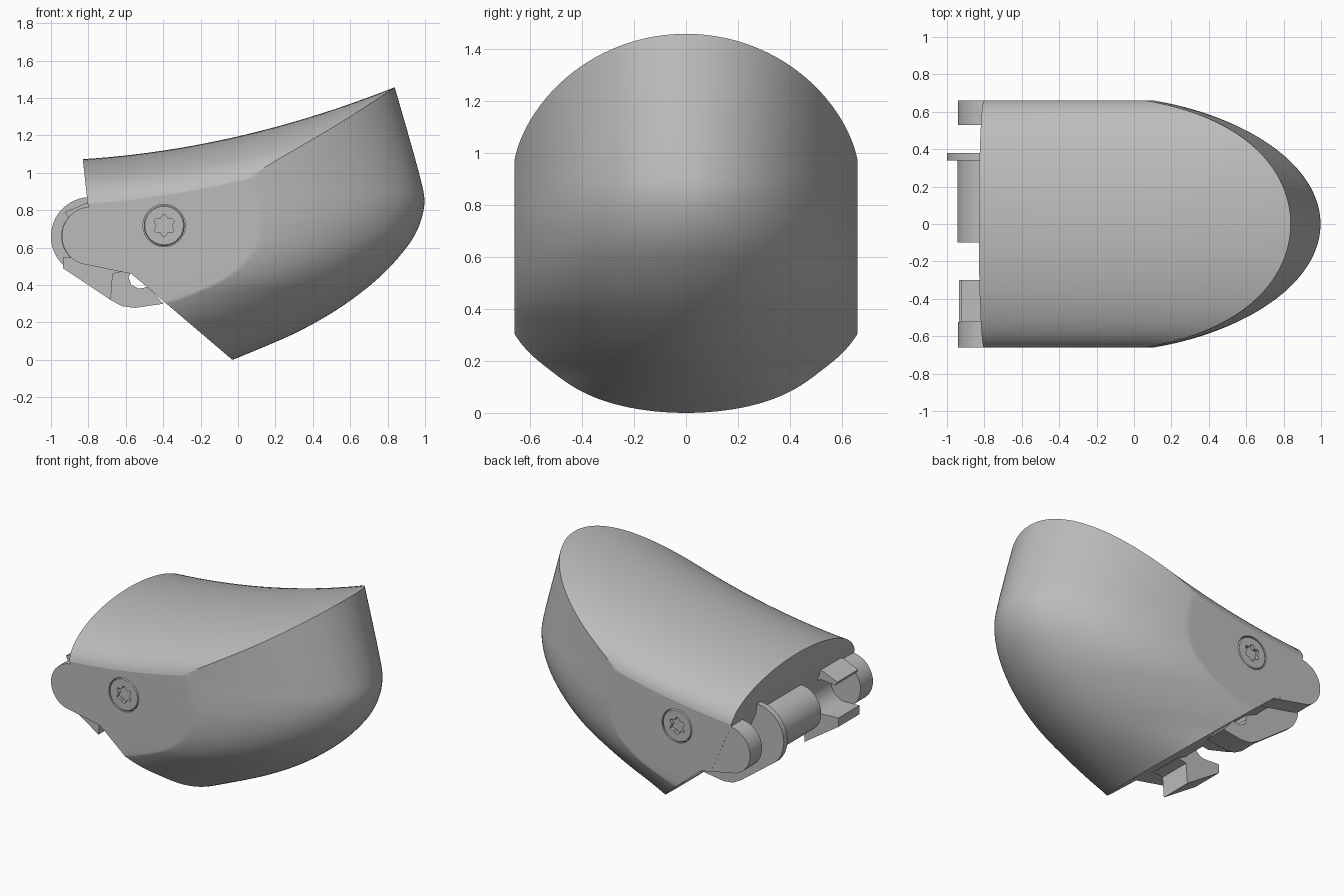
import bpy, bmesh
from math import sin, cos, asin, acos, pi, radians

if "Cube" in bpy.data.objects:
    bpy.data.objects.remove(bpy.data.objects["Cube"])

grey = bpy.data.materials.new("plain grey")
grey.use_nodes = True
grey.diffuse_color = (0.5, 0.5, 0.5, 1)
grey.node_tree.nodes["Principled BSDF"].inputs["Base Color"].default_value = (0.5, 0.5, 0.5, 1)


def loft(name, rings):
    """Skin closed rings of equal length and cap both ends."""
    bm = bmesh.new()
    rows = [[bm.verts.new(p) for p in ring] for ring in rings]
    n = len(rows[0])
    for a, b in zip(rows, rows[1:]):
        for i in range(n):
            j = (i + 1) % n
            bm.faces.new((a[i], a[j], b[j], b[i]))
    bm.faces.new(rows[0])
    bm.faces.new(rows[-1])
    bmesh.ops.recalc_face_normals(bm, faces=bm.faces)
    mesh = bpy.data.meshes.new(name)
    bm.to_mesh(mesh)
    bm.free()
    mesh.materials.append(grey)
    ob = bpy.data.objects.new(name, mesh)
    bpy.context.collection.objects.link(ob)
    return ob


def prism(name, pts, y0, y1):
    return loft(name, [[(x, y, z) for x, z in pts] for y in (y0, y1)])


def activate(ob):
    bpy.ops.object.select_all(action='DESELECT')
    ob.select_set(True)
    bpy.context.view_layer.objects.active = ob


def boolean(ob, cutter, operation):
    mod = ob.modifiers.new("cut", 'BOOLEAN')
    mod.operation, mod.object, mod.solver = operation, cutter, 'EXACT'
    activate(ob)
    bpy.ops.object.modifier_apply(modifier=mod.name)
    bpy.data.objects.remove(cutter)


def smooth(ob, angle=30):
    activate(ob)
    bpy.ops.object.shade_smooth_by_angle(angle=radians(angle))


def arc(cx, cz, r, a0, a1, n=24):
    steps = [radians(a0 + (a1 - a0) * i / n) for i in range(n + 1)]
    return [(cx + r * cos(a), cz + r * sin(a)) for a in steps]


def curve(pts, t):
    """Smooth value through (t, value) points."""
    def slope(i):
        a, b = pts[max(i - 1, 0)], pts[min(i + 1, len(pts) - 1)]
        return (b[1] - a[1]) / (b[0] - a[0])
    i = max(k for k in range(len(pts) - 1) if pts[k][0] <= t)
    (t0, v0), (t1, v1) = pts[i], pts[i + 1]
    h = t1 - t0
    u = (t - t0) / h
    return (v0 * (1 + 2 * u) * (1 - u) ** 2 + v1 * u * u * (3 - 2 * u)
            + h * u * (1 - u) * (slope(i) * (1 - u) - slope(i + 1) * u))


# Rounded nose: horizontal half ellipses whose flanks are sliced flat
FLANK, WIDE = 0.66, 0.69
tip = [(0, -.03), (.07, .14), (.15, .32), (.25, .5), (.35, .645), (.45, .765),
       (.55, .86), (.65, .935), (.75, .98), (.85, .997), (.95, .98),
       (1.2, .912), (1.56, .808)]
centre = [(0, -1.45), (.08, -1.42), (.15, -1.34), (.23, -1.04), (.32, -.74),
          (.42, -.46), (.55, -.29), (.72, -.25), (.84, -.285), (.95, -.31),
          (1.2, -.31), (1.56, -.3)]


def section(z, n=40):
    xf, xs = curve(tip, z), curve(centre, z)
    start = max(xs, -0.9)
    a0 = max(asin((start - xs) / (xf - xs)), acos(FLANK / WIDE))
    half = [(-0.95, WIDE * cos(a0))]
    for i in range(n):
        a = a0 + (pi / 2 - a0) * i / n
        half.append((xs + (xf - xs) * sin(a), WIDE * cos(a)))
    full = half + [(xf, 0)] + [(x, -y) for x, y in reversed(half)]
    return [(x, y, z) for x, y in full]


shell = loft("shell", [section(1.55 * (i / 64) ** 1.1) for i in range(65)])


# Trim to the saddle-shaped top, the slanted underside and the rear face
def trim_slice(y, drop):
    pts = []
    for i in range(33):
        x = -0.83 + 0.11 * drop + 2.03 * i / 32
        pts.append((x, 1.195 + 0.23 * x + 0.1 * x * x - drop))
    pts += [(1.2, -.2), (.205, -.2), (-.57, .46), (-.66, .5), (-.79, .8)]
    return [(x, y, z) for x, z in pts]


slices = [trim_slice(-.75, .26)]
for i in range(41):
    a = -pi / 2 + pi * i / 40
    slices.append(trim_slice(0.662 * sin(a), 0.26 * (1 - cos(a))))
slices.append(trim_slice(.75, .26))
boolean(shell, loft("trim", slices), 'INTERSECT')

# Recessed star-drive screws on both flanks
SX, SZ = -0.395, 0.718
for side, label in ((1, "back"), (-1, "front")):
    hole = prism("hole", arc(SX, SZ, .113, 0, 352.5, 47), side * .61, side * .8)
    boolean(shell, hole, 'DIFFERENCE')
    rings = []
    for r, y in ((.109, .6), (.109, .653), (.103, .66)):
        rings.append([(x, side * y, z) for x, z in arc(SX, SZ, r, 0, 352.5, 47)])
    screw = loft(label + "_screw", rings)
    star = []
    for i in range(48):
        a = 2 * pi * i / 48
        r = .05 + .009 * cos(6 * a + pi)
        star.append((SX + r * cos(a), SZ + r * sin(a)))
    boolean(screw, prism("star", star, side * .635, side * .8), 'DIFFERENCE')
    smooth(screw)

smooth(shell)
weighted = shell.modifiers.new("even shading", 'WEIGHTED_NORMAL')
weighted.keep_sharp = True

# Outer hinge ears
ear = [(-.52, .81)] + arc(-.785, .662, .157, 95, 250) + [(-.57, .46), (-.52, .417)]
for label, y0, y1 in (("back", .53, .659), ("front", -.659, -.525)):
    smooth(prism(label + "_ear", ear, y0, y1))

# Central knuckle, with a hooked lower leg along its outer end
leg = [(-.68, .32), (-.62, .287), (-.55, .278), (-.4, .3), (-.48, .39),
       (-.53, .38), (-.57, .4), (-.585, .44), (-.57, .48), (-.5, .5)]
root = [(-.68, .47), (-.5, .5)]
for name, r, stop, tail, y0, y1 in (("knuckle", .155, 250, root, -.1, .22),
                                    ("knuckle_leg", .155, 225, leg, .22, .34),
                                    ("knuckle_disc", .21, 225, leg, .34, .38)):
    profile = [(-.5, .66 + r)] + arc(-.79, .66, r, 90, stop) + tail
    smooth(prism(name, profile, y0, y1), 25)

# Side lug: a tongue above a hollow cup, with a wedge below
lug = [(-.5, .835), (-.82, .835), (-.925, .79), (-.91, .765)]
lug += arc(-.84, .66, .12, 75, -75, 16)
lug += [(-.935, .55), (-.935, .49), (-.68, .32), (-.67, .46), (-.5, .5)]
smooth(prism("side_lug", lug, -.525, -.3), 25)
